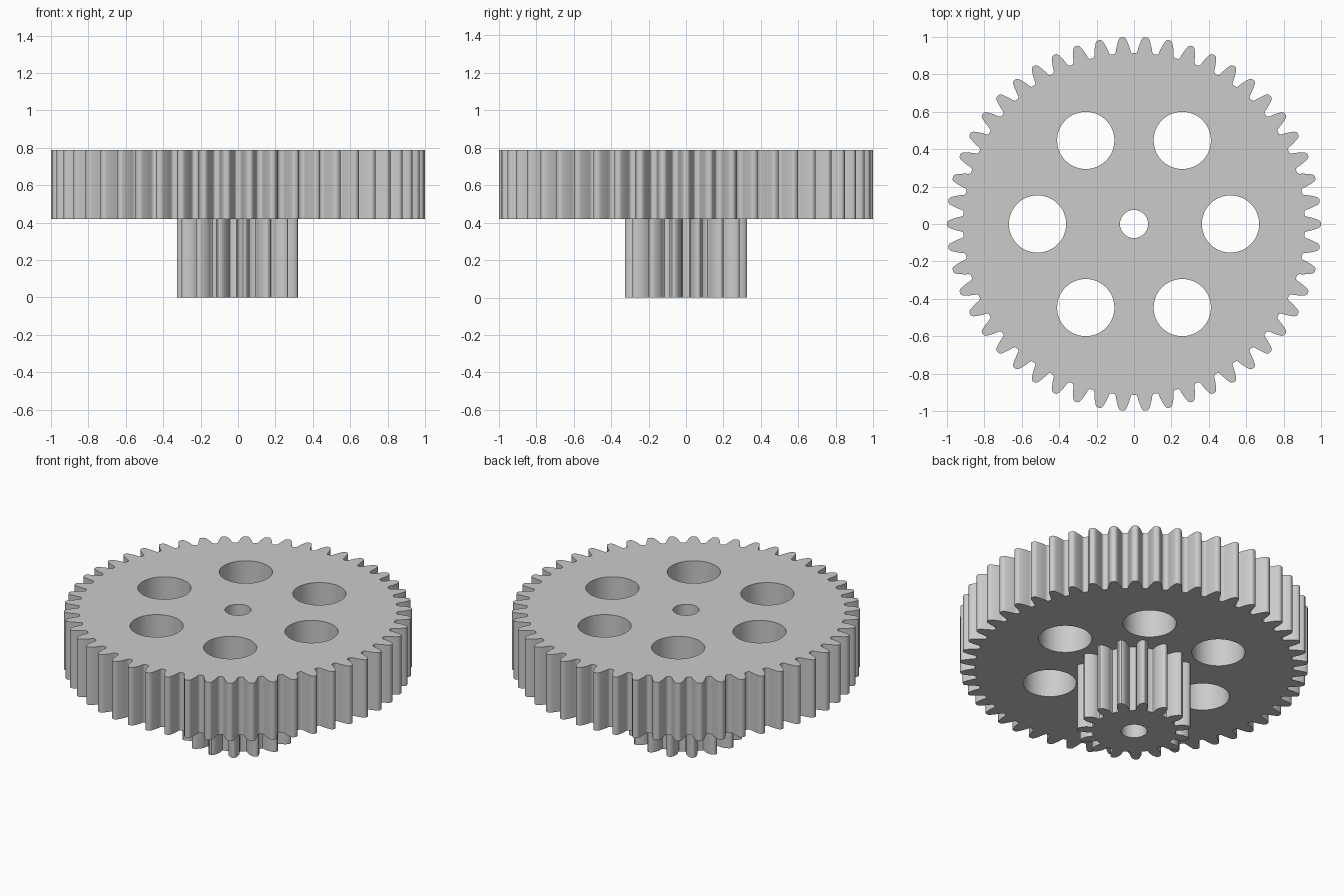
import bpy, bmesh
from math import pi, cos, sin, tan, acos, radians

if "Cube" in bpy.data.objects:
    bpy.data.objects.remove(bpy.data.objects["Cube"], do_unlink=True)

MODULE = 2 / 52
PRESSURE = radians(20)

grey = bpy.data.materials.new("plain grey")
grey.use_nodes = True
COLOUR = (0.6, 0.6, 0.6, 1)
grey.diffuse_color = COLOUR
grey.node_tree.nodes["Principled BSDF"].inputs["Base Color"].default_value = COLOUR


def involute(a):
    return tan(a) - a


def tooth_flank(teeth):
    """Radius and half angle of one involute flank, from root to rounded tip."""
    pitch = MODULE * teeth / 2
    base = pitch * cos(PRESSURE)
    root, tip = pitch - 1.25 * MODULE, pitch + MODULE

    def half(r):
        a = acos(min(1, base / r))
        return pi / (2 * teeth) + involute(PRESSURE) - involute(a)

    # root fillet, flank, then rounded tip
    pts = [(root, half(root) + 0.2 * MODULE / root),
           (root + 0.06 * MODULE, half(root) + 0.08 * MODULE / root)]
    low, high = root + 0.25 * MODULE, tip - 0.25 * MODULE
    for i in range(7):
        r = low + (high - low) * i / 6
        pts.append((r, half(r)))
    pts.append((tip - 0.08 * MODULE, half(tip) * 0.9))
    pts.append((tip, half(tip) * 0.5))
    return pts


def gear_outline(teeth, phase):
    flank = tooth_flank(teeth)
    outline = []
    for k in range(teeth):
        mid = phase + 2 * pi * k / teeth
        polar = [(r, mid - h) for r, h in flank]
        polar += [(r, mid + h) for r, h in reversed(flank)]
        outline += [(r * cos(a), r * sin(a)) for r, a in polar]
    return outline


def circle(x, y, radius, count=64):
    return [(x + radius * cos(2 * pi * i / count),
             y + radius * sin(2 * pi * i / count)) for i in range(count)]


def plate(name, loops, bottom, top):
    """Extrude a filled outline with holes between two heights."""
    curve = bpy.data.curves.new(name, "CURVE")
    curve.dimensions = "2D"
    curve.fill_mode = "BOTH"
    curve.extrude = (top - bottom) / 2
    for loop in loops:
        spline = curve.splines.new("POLY")
        spline.points.add(len(loop) - 1)
        for point, (x, y) in zip(spline.points, loop):
            point.co = (x, y, 0, 1)
        spline.use_cyclic_u = True
    obj = bpy.data.objects.new(name, curve)
    bpy.context.collection.objects.link(obj)
    bpy.ops.object.select_all(action="DESELECT")
    obj.select_set(True)
    bpy.context.view_layer.objects.active = obj
    bpy.ops.object.convert(target="MESH")
    obj = bpy.context.view_layer.objects.active
    mesh = obj.data
    # weld caps to walls and lift into place
    bm = bmesh.new()
    bm.from_mesh(mesh)
    bmesh.ops.remove_doubles(bm, verts=bm.verts, dist=1e-5)
    bmesh.ops.translate(bm, verts=bm.verts, vec=(0, 0, (top + bottom) / 2))
    bmesh.ops.recalc_face_normals(bm, faces=bm.faces)
    bm.to_mesh(mesh)
    bm.free()
    mesh.materials.clear()
    mesh.materials.append(grey)
    bpy.ops.object.shade_smooth_by_angle(angle=radians(30))
    return obj


SPLIT, HEIGHT = 0.42, 0.787
bore = circle(0, 0, 0.075)

# wide gear with six lightening holes
holes = [circle(0.516 * cos(k * pi / 3), 0.516 * sin(k * pi / 3), 0.153)
         for k in range(6)]
plate("large_gear", [gear_outline(50, 0), bore] + holes, SPLIT, HEIGHT)

# narrow pinion underneath
plate("small_gear", [gear_outline(15, pi), bore], 0, SPLIT)
